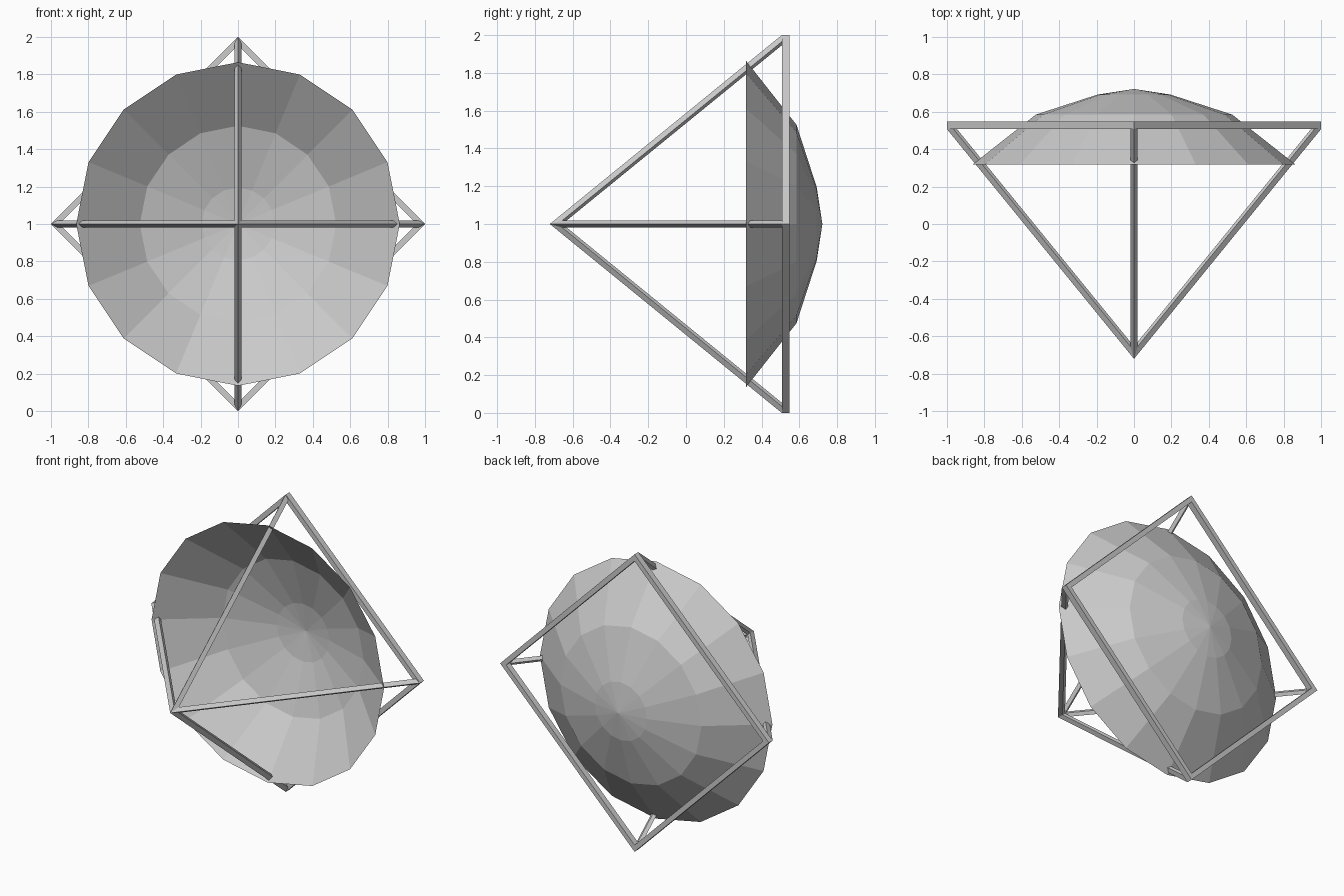
import bpy
import bmesh
from math import sin, cos, pi

if "Cube" in bpy.data.objects:
    bpy.data.objects.remove(bpy.data.objects["Cube"])

CZ = 1.0                       # height of the dish axis
APEX, BASE, BACK = -0.721, 0.507, 0.547


def add_object(name, bm):
    bmesh.ops.recalc_face_normals(bm, faces=bm.faces)
    mesh = bpy.data.meshes.new(name)
    bm.to_mesh(mesh)
    bm.free()
    obj = bpy.data.objects.new(name, mesh)
    bpy.context.collection.objects.link(obj)
    return obj


def polar(r, side, y, a):
    """Point at radius r and sideways offset around the y axis."""
    return (r * sin(a) + side * cos(a), y, CZ + r * cos(a) - side * sin(a))


def bridge(bm, rings, close=False):
    pairs = list(zip(rings, rings[1:]))
    if close:
        pairs.append((rings[-1], rings[0]))
    for p, q in pairs:
        n = len(p)
        for i in range(n):
            j = (i + 1) % n
            bm.faces.new((p[i], p[j], q[j], q[i]))


# Dish: open 16-sided bowl, facing the front
bm = bmesh.new()
N = 16
rings = [[bm.verts.new(polar(r, 0, y, 2 * pi * i / N)) for i in range(N)]
         for r, y in ((0.865, 0.317), (0.525, 0.585), (0.195, 0.692))]
bridge(bm, rings)
centre = bm.verts.new((0, 0.722, CZ))
for i in range(N):
    bm.faces.new((rings[-1][i], rings[-1][(i + 1) % N], centre))
add_object("dish", bm)

# Square back frame standing on one corner
bm = bmesh.new()
rings = [[bm.verts.new(polar(r, 0, y, i * pi / 2)) for i in range(4)]
         for r, y in ((1.0, BASE), (1.0, BACK), (0.955, BACK), (0.955, BASE))]
bridge(bm, rings, close=True)
add_object("back_frame", bm)

# Four ridged struts running from the frame corners to the front point
length = BASE - APEX
slant = (1 + length ** 2) ** 0.5
section = ((0, 0), (0.019, 0.027), (0, 0.042), (-0.019, 0.027))
for k, label in enumerate(("top", "right", "bottom", "left")):
    bm = bmesh.new()
    a = k * pi / 2
    tip = [bm.verts.new(polar(0, s, APEX + d * slant, a)) for s, d in section]
    foot = [bm.verts.new(polar(1 - d * slant / length, s, BASE, a))
            for s, d in section]
    bridge(bm, [tip, foot])
    bm.faces.new(tip)
    bm.faces.new(foot)
    add_object(label + "_strut", bm)
